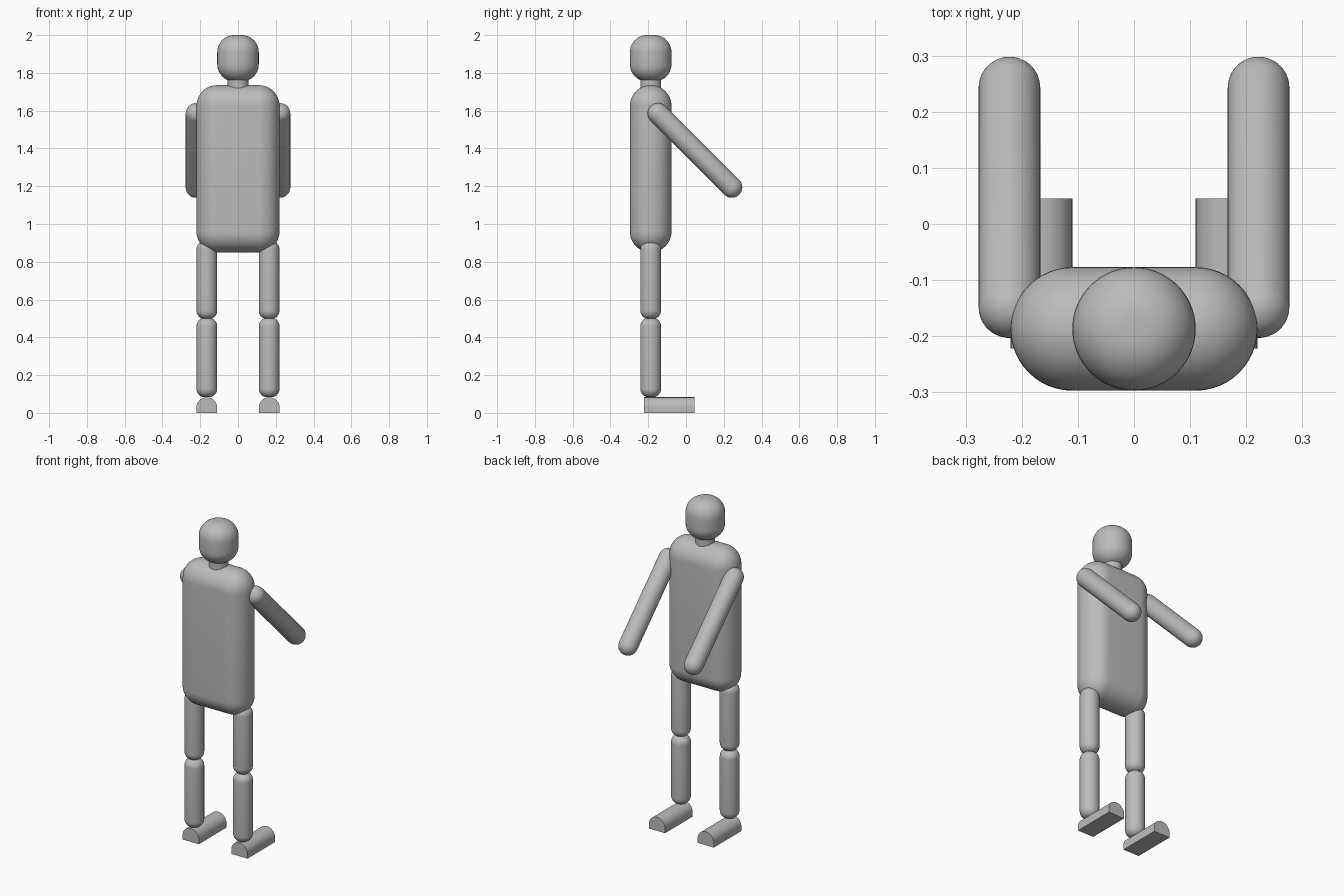
import bpy, bmesh
from math import sin, cos, pi
from mathutils import Vector, Matrix

cube = bpy.data.objects.get("Cube")
if cube:
    bpy.data.objects.remove(cube)

grey = bpy.data.materials.new("plain grey")
grey.use_nodes = True
grey.diffuse_color = (0.5, 0.5, 0.5, 1)
grey.node_tree.nodes["Principled BSDF"].inputs["Base Color"].default_value = (0.5, 0.5, 0.5, 1)

BODY_Y = -0.187
LIMB_R = 0.055


def finish(name, bm):
    """Turn a bmesh into a named, smooth-shaded object."""
    bmesh.ops.recalc_face_normals(bm, faces=bm.faces)
    mesh = bpy.data.meshes.new(name)
    bm.to_mesh(mesh)
    bm.free()
    mesh.materials.append(grey)
    obj = bpy.data.objects.new(name, mesh)
    bpy.context.collection.objects.link(obj)
    bpy.ops.object.select_all(action='DESELECT')
    obj.select_set(True)
    bpy.context.view_layer.objects.active = obj
    bpy.ops.object.shade_smooth_by_angle(angle=pi / 5)
    return obj


def rod(name, start, end, radius, fillet, sides=40, steps=10):
    """Cylinder between two end points with rounded rims."""
    start, end = Vector(start), Vector(end)
    length = (end - start).length
    arc = [(radius - fillet + fillet * sin(a), fillet - fillet * cos(a))
           for a in (pi / 2 * i / steps for i in range(steps + 1))] if fillet else [(radius, 0)]
    profile = arc + [(r, length - h) for r, h in reversed(arc)]
    bm = bmesh.new()
    rings = []
    for r, h in profile:
        r = max(r, 0.0005)
        rings.append([bm.verts.new((r * cos(2 * pi * i / sides), r * sin(2 * pi * i / sides), h))
                      for i in range(sides)])
    for low, high in zip(rings, rings[1:]):
        for i in range(sides):
            j = (i + 1) % sides
            bm.faces.new((low[i], low[j], high[j], high[i]))
    bm.faces.new(rings[0])
    bm.faces.new(rings[-1])
    turn = (end - start).to_track_quat('Z', 'Y').to_matrix().to_4x4()
    bm.transform(Matrix.Translation(start) @ turn)
    return finish(name, bm)


def torso():
    """Slab with a fully rounded edge: a sphere pulled apart in x and z."""
    r, half, low, high = 0.11, 0.11, 0.96, 1.625
    bm = bmesh.new()
    bmesh.ops.create_uvsphere(bm, u_segments=48, v_segments=24, radius=r)
    points = [v.co.copy() for v in bm.verts]
    bm.clear()
    for p in points:
        for sx in ((-1, 1) if abs(p.x) < 1e-5 else (1 if p.x > 0 else -1,)):
            for z in ((low, high) if abs(p.z) < 1e-5 else (high if p.z > 0 else low,)):
                bm.verts.new((p.x + sx * half, p.y + BODY_Y, p.z + z))
    bmesh.ops.remove_doubles(bm, verts=bm.verts, dist=1e-5)
    bmesh.ops.convex_hull(bm, input=bm.verts)
    bmesh.ops.dissolve_limit(bm, angle_limit=0.002, verts=bm.verts, edges=bm.edges)
    return finish("torso", bm)


def foot(name, x):
    """Arched block with a flat sole."""
    steps, rise = 20, 0.028
    outline = [(LIMB_R, 0)]
    outline += [(LIMB_R * cos(pi * i / steps), rise + LIMB_R * sin(pi * i / steps))
                for i in range(steps + 1)]
    outline.append((-LIMB_R, 0))
    bm = bmesh.new()
    base = bm.faces.new([bm.verts.new((x + px, -0.222, pz)) for px, pz in outline])
    extruded = bmesh.ops.extrude_face_region(bm, geom=[base], use_keep_orig=True)
    moved = [g for g in extruded["geom"] if isinstance(g, bmesh.types.BMVert)]
    bmesh.ops.translate(bm, verts=moved, vec=(0, 0.267, 0))
    return finish(name, bm)


# Head, neck and body
rod("head", (0, BODY_Y, 1.755), (0, BODY_Y, 2.0), 0.11, 0.09, sides=64)
rod("neck", (0, BODY_Y, 1.70), (0, BODY_Y, 1.79), LIMB_R, 0)
torso()

# Limbs on both sides
for side, s in (("left", 1), ("right", -1)):
    shoulder = Vector((s * 0.222, -0.148, 1.585))
    hand = Vector((s * 0.222, 0.243, 1.194))
    tip = (hand - shoulder).normalized() * LIMB_R
    rod(side + "_arm", shoulder - tip, hand + tip, LIMB_R, LIMB_R)
    x = s * 0.165
    rod(side + "_thigh", (x, BODY_Y, 0.497), (x, BODY_Y, 0.91), LIMB_R, 0.045)
    rod(side + "_shin", (x, BODY_Y, 0.083), (x, BODY_Y, 0.503), LIMB_R, 0.045)
    foot(side + "_foot", x)
